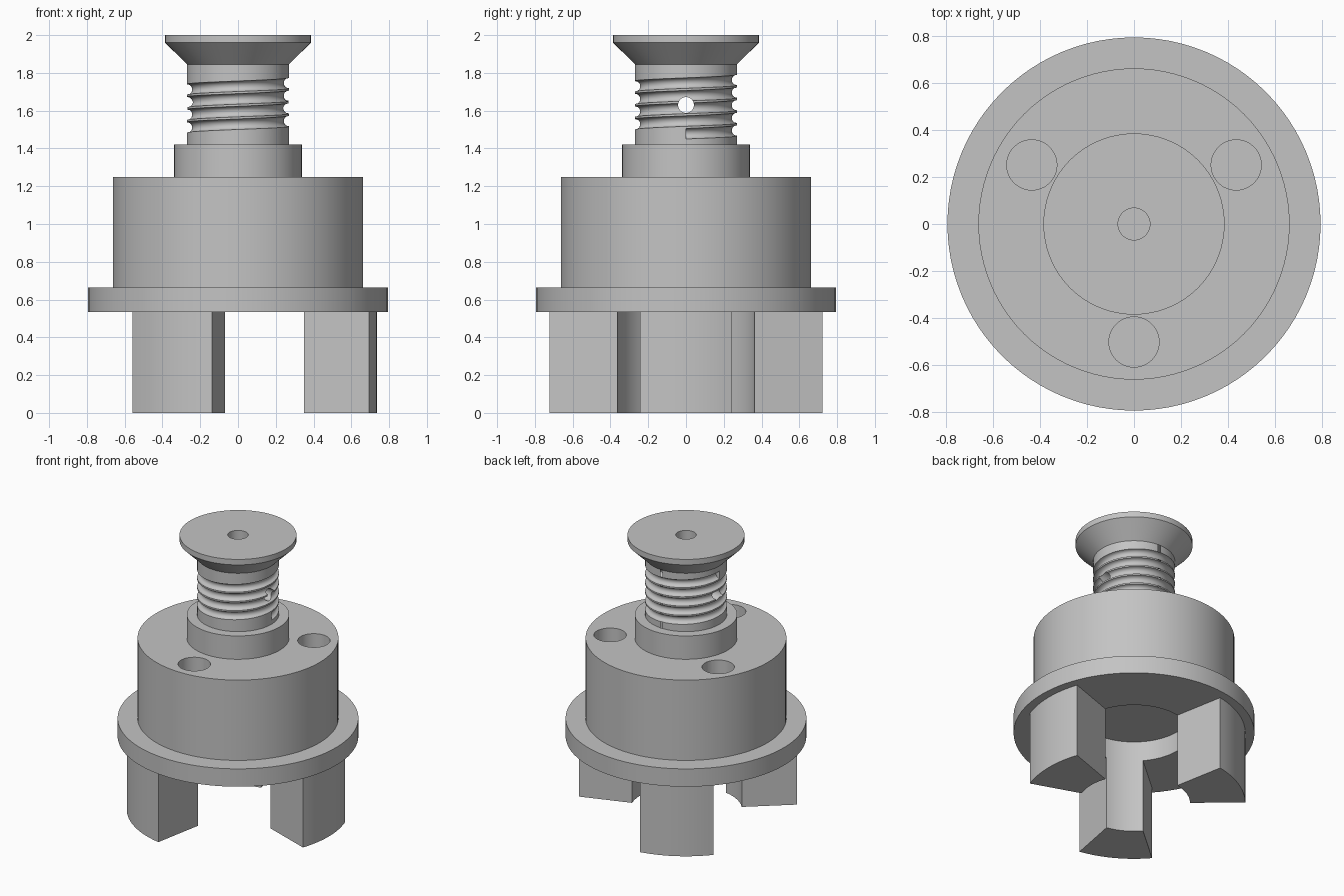
import bpy, bmesh, math
from mathutils import Vector, Matrix

if "Cube" in bpy.data.objects:
    bpy.data.objects.remove(bpy.data.objects["Cube"])

SEG = 96
steel = bpy.data.materials.new("plain grey steel")
steel.diffuse_color = (0.55, 0.55, 0.55, 1)
steel.use_nodes = True
steel.node_tree.nodes["Principled BSDF"].inputs["Base Color"].default_value = steel.diffuse_color


def make_object(name, bm):
    bmesh.ops.recalc_face_normals(bm, faces=bm.faces[:])
    mesh = bpy.data.meshes.new(name)
    bm.to_mesh(mesh)
    bm.free()
    mesh.materials.append(steel)
    ob = bpy.data.objects.new(name, mesh)
    bpy.context.collection.objects.link(ob)
    return ob


def skin(bm, rings, cyclic=True):
    """Bridge rings of vertices and cap both ends."""
    for a, b in zip(rings, rings[1:]):
        n = len(a)
        for i in range(n):
            j = (i + 1) % n
            bm.faces.new((a[i], a[j], b[j], b[i]))
    bm.faces.new(rings[0])
    bm.faces.new(rings[-1])


def lathe(name, profile):
    bm = bmesh.new()
    rings = [[bm.verts.new((r * math.cos(2 * math.pi * i / SEG),
                            r * math.sin(2 * math.pi * i / SEG), z))
              for i in range(SEG)] for r, z in profile]
    skin(bm, rings)
    return make_object(name, bm)


def cylinder_cutter(name, radius, length, matrix):
    bm = bmesh.new()
    bmesh.ops.create_cone(bm, cap_ends=True, segments=48, radius1=radius,
                          radius2=radius, depth=length, matrix=matrix)
    return make_object(name, bm)


def helix_cutter(name, radius, z0, pitch, turns, groove):
    bm = bmesh.new()
    rings = []
    for s in range(int(turns * 72) + 1):
        a = 2 * math.pi * s / 72
        z = z0 + pitch * s / 72
        ring = []
        for k in range(14):
            t = 2 * math.pi * (k + 0.5) / 14
            r = radius + groove * math.cos(t)
            ring.append(bm.verts.new((r * math.cos(a), r * math.sin(a),
                                      z + groove * math.sin(t))))
        rings.append(ring)
    skin(bm, rings)
    return make_object(name, bm)


def smooth(ob):
    bpy.ops.object.select_all(action='DESELECT')
    ob.select_set(True)
    bpy.context.view_layer.objects.active = ob
    bpy.ops.object.shade_smooth_by_angle(angle=math.radians(30))


# Turned body: recess, flange, drum, collar, shank, flared head, centre bore
body = lathe("coupling_body", [
    (0.37, 0.68), (0.37, 0.535), (0.795, 0.535), (0.795, 0.665),
    (0.663, 0.665), (0.663, 1.25), (0.338, 1.25), (0.338, 1.42),
    (0.27, 1.42), (0.27, 1.845), (0.386, 1.96), (0.386, 2.0),
    (0.068, 2.0), (0.068, 1.55)])

# Helical groove, cross hole and three blind bolt holes
cutters = [helix_cutter("groove_cutter", 0.27, 1.478, 0.067, 4.5, 0.028),
           cylinder_cutter("cross_hole_cutter", 0.042, 1.0,
                           Matrix.Translation((0, 0, 1.63)) @
                           Matrix.Rotation(math.pi / 2, 4, 'Y'))]
for deg in (30, 150, 270):
    a = math.radians(deg)
    cutters.append(cylinder_cutter(
        "bolt_hole_cutter", 0.107, 0.6,
        Matrix.Translation((0.503 * math.cos(a), 0.503 * math.sin(a), 1.05))))
for c in cutters:
    c.hide_render = True
    mod = body.modifiers.new(c.name, 'BOOLEAN')
    mod.operation = 'DIFFERENCE'
    mod.solver = 'EXACT'
    mod.object = c
bpy.context.view_layer.update()
cut_mesh = bpy.data.meshes.new_from_object(
    body.evaluated_get(bpy.context.evaluated_depsgraph_get()))
body.modifiers.clear()
body.data = cut_mesh
for c in cutters:
    bpy.data.objects.remove(c)
smooth(body)

# Three ring-sector jaws under the flange (open where they join it)
HALF = math.radians(19.3)
for n in range(3):
    bm = bmesh.new()
    outline = []
    for radius, order in ((0.735, 1), (0.37, -1)):
        for i in range(13):
            a = n * 2 * math.pi / 3 + order * HALF * (i / 6 - 1)
            outline.append(Vector((radius * math.cos(a), radius * math.sin(a), 0)))
    low = [bm.verts.new(p) for p in outline]
    high = [bm.verts.new(p + Vector((0, 0, 0.535))) for p in outline]
    skin(bm, [low, high])
    bmesh.ops.recalc_face_normals(bm, faces=bm.faces[:])
    top = [f for f in bm.faces if all(v.co.z > 0.5 for v in f.verts)]
    bmesh.ops.delete(bm, geom=top, context='FACES_ONLY')
    smooth(make_object(f"jaw_{n + 1}", bm))
